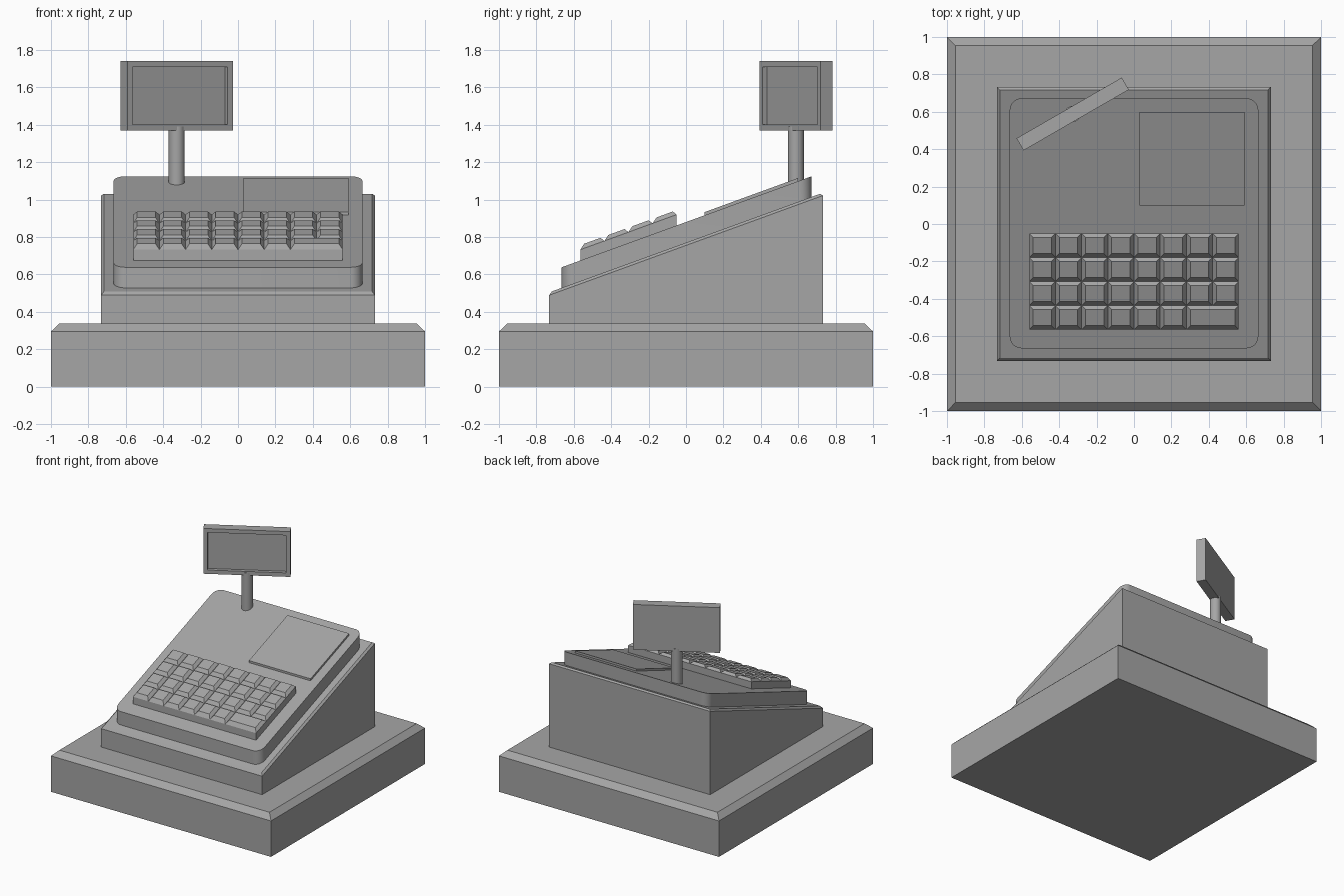
import bpy, bmesh, math
from mathutils import Matrix

if "Cube" in bpy.data.objects:
    bpy.data.objects.remove(bpy.data.objects["Cube"], do_unlink=True)

GREY = (0.38, 0.38, 0.38, 1)
mat = bpy.data.materials.new("mid_grey")
mat.use_nodes = True
mat.diffuse_color = GREY
mat.node_tree.nodes["Principled BSDF"].inputs["Base Color"].default_value = GREY

SLOPE = math.tan(math.radians(20))


def body_top(offset=0.0):
    """Height function of the sloped housing, raised by an offset."""
    return lambda y: 0.77 + offset + SLOPE * y


def level(z):
    return lambda y: z


def outline(x0, x1, y0, y1, r=0.0, steps=6):
    """Counter-clockwise rectangle, with rounded corners if r is set."""
    if not r:
        return [(x0, y0), (x1, y0), (x1, y1), (x0, y1)]
    points = []
    centres = [(x1 - r, y1 - r), (x0 + r, y1 - r), (x0 + r, y0 + r), (x1 - r, y0 + r)]
    for quarter, (cx, cy) in enumerate(centres):
        for i in range(steps + 1):
            a = (quarter + i / steps) * math.pi / 2
            points.append((cx + r * math.cos(a), cy + r * math.sin(a)))
    return points


def stack(bm, layers, bottom=True):
    """Bridge outlines lying on height functions, then cap them."""
    rings = [[bm.verts.new((x, y, height(y))) for x, y in pts] for pts, height in layers]
    n = len(rings[0])
    for low, high in zip(rings, rings[1:]):
        for i in range(n):
            j = (i + 1) % n
            bm.faces.new((low[i], low[j], high[j], high[i]))
    bm.faces.new(rings[-1])
    if bottom:
        bm.faces.new(rings[0][::-1])


def finish(bm, name, smooth=False):
    mesh = bpy.data.meshes.new(name)
    bm.to_mesh(mesh)
    bm.free()
    mesh.materials.append(mat)
    ob = bpy.data.objects.new(name, mesh)
    bpy.context.collection.objects.link(ob)
    if smooth:
        bpy.ops.object.select_all(action='DESELECT')
        ob.select_set(True)
        bpy.context.view_layer.objects.active = ob
        bpy.ops.object.shade_smooth_by_angle(angle=math.radians(30))
    return ob


def stacked_part(name, layers, smooth=False):
    bm = bmesh.new()
    stack(bm, layers)
    return finish(bm, name, smooth)


def square(h):
    return outline(-h, h, -h, h)


# Cash drawer base with chamfered top
stacked_part("drawer_base", [(square(1), level(0)), (square(1), level(0.295)),
                             (square(0.955), level(0.337))])

# Sloped housing with a small chamfer
stacked_part("housing", [(square(0.732), level(0.32)), (square(0.732), body_top(-0.015)),
                         (square(0.717), body_top())])

# Raised rounded panel
panel = outline(-0.665, 0.665, -0.665, 0.672, 0.065)
stacked_part("top_panel", [(panel, body_top(-0.02)), (panel, body_top(0.11))], smooth=True)

# Flat plate beside the pole
plate = outline(0.03, 0.59, 0.10, 0.60)
stacked_part("side_plate", [(plate, body_top(0.1)), (plate, body_top(0.127))])

# Keyboard block
X0, X1, Y0, Y1 = -0.56, 0.56, -0.565, -0.05
COLS, ROWS = 8, 4
block = outline(X0, X1, Y0, Y1)
stacked_part("key_block", [(block, body_top(0.1)), (block, body_top(0.168))])

# Tapered keys, the last one in the front row is double width
bm = bmesh.new()
dx, dy, inset = (X1 - X0) / COLS, (Y1 - Y0) / ROWS, 0.021
for row in range(ROWS):
    spans = [(c, c + 1) for c in range(COLS)]
    if row == 0:
        spans[-2:] = [(COLS - 2, COLS)]
    for a, b in spans:
        x0, x1 = X0 + a * dx, X0 + b * dx
        y0, y1 = Y0 + row * dy, Y0 + (row + 1) * dy
        top = outline(x0 + inset, x1 - inset, y0 + inset, y1 - inset)
        stack(bm, [(outline(x0, x1, y0, y1), body_top(0.168)), (top, body_top(0.192))],
              bottom=False)
finish(bm, "keys")

# Display pole
PX, PY = -0.328, 0.588
bm = bmesh.new()
bmesh.ops.create_cone(bm, cap_ends=True, segments=20, radius1=0.043, radius2=0.043,
                      depth=0.36, matrix=Matrix.Translation((PX, PY, 1.21)))
finish(bm, "display_pole", smooth=True)

# Customer display with recessed screen, turned on the pole
bm = bmesh.new()
bmesh.ops.create_cube(bm, size=1, matrix=Matrix.Diagonal((0.65, 0.075, 0.372, 1)))
front = min(bm.faces, key=lambda f: f.calc_center_median().y)
bmesh.ops.inset_region(bm, faces=[front], thickness=0.045)
recess = bmesh.ops.extrude_face_region(bm, geom=[front])
bmesh.ops.delete(bm, geom=[front], context='FACES_ONLY')
moved = [v for v in recess["geom"] if isinstance(v, bmesh.types.BMVert)]
bmesh.ops.translate(bm, verts=moved, vec=(0, 0.028, 0))
bmesh.ops.recalc_face_normals(bm, faces=bm.faces)
display = finish(bm, "customer_display")
display.location = (PX, PY, 1.555)
display.rotation_euler.z = math.radians(30)
